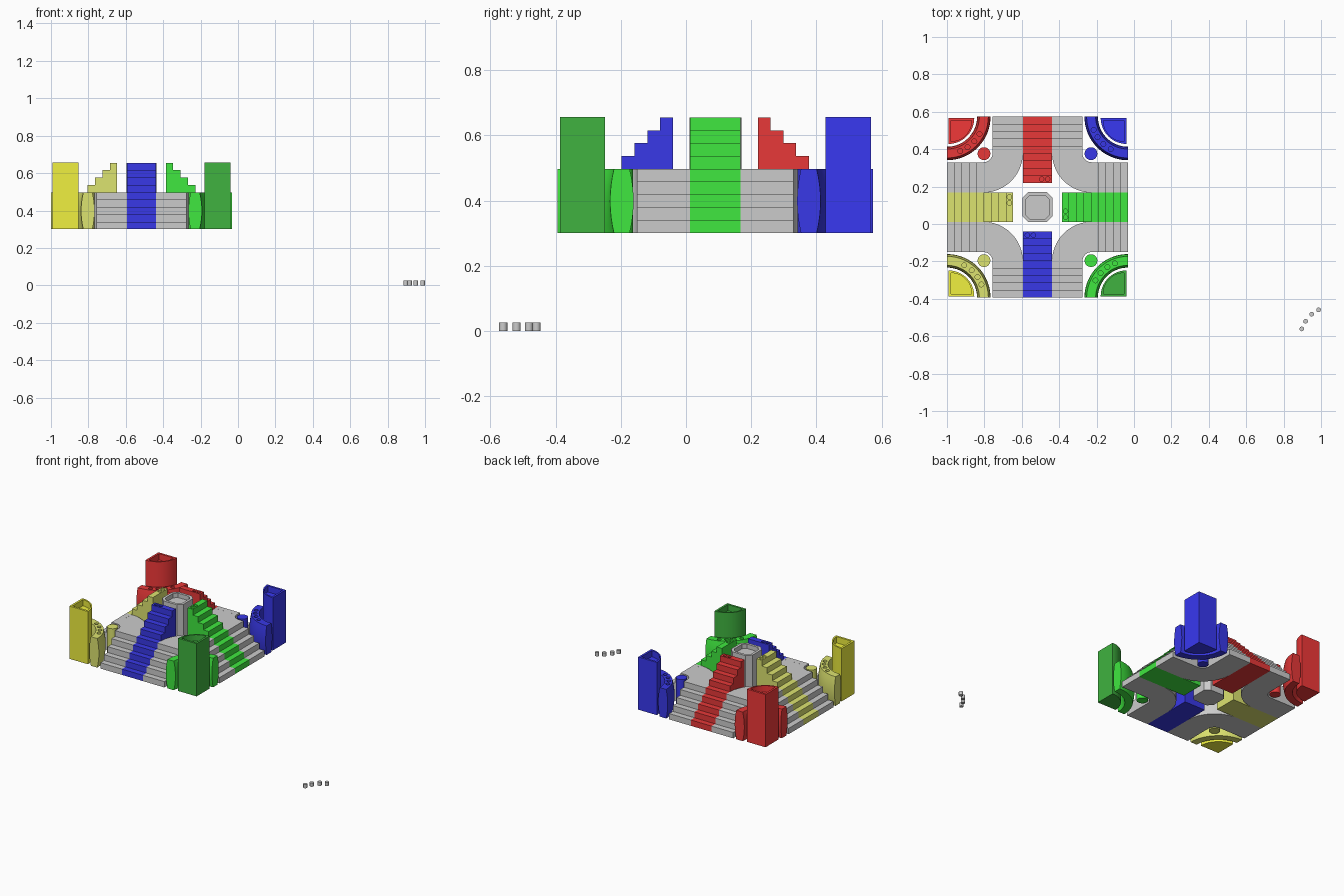
import bpy, bmesh
from math import sin, cos, pi, radians
from mathutils import Matrix

if "Cube" in bpy.data.objects:
    bpy.data.objects.remove(bpy.data.objects["Cube"])

CX, CY = -0.516, 0.09                # centre of the stepped board
Z0, MID, TOP = 0.30, 0.497, 0.655    # underside, terrace and summit heights
A = 0.484                            # half size of the board
STEP_X, STEP_Z = 0.0393, (TOP - Z0) / 9
S, F = 0.078, 0.29                   # stair half width, terrace arc centre


def material(name, rgb):
    m = bpy.data.materials.new(name)
    m.diffuse_color = (*rgb, 1)
    m.use_nodes = True
    m.node_tree.nodes["Principled BSDF"].inputs["Base Color"].default_value = m.diffuse_color
    return m


def add(name, bm, mat=None, turn=0, smooth=False):
    """Turn a bmesh into an object placed on the board, rotated by quarter turns."""
    bmesh.ops.recalc_face_normals(bm, faces=bm.faces)
    me = bpy.data.meshes.new(name)
    bm.to_mesh(me)
    bm.free()
    ob = bpy.data.objects.new(name, me)
    bpy.context.collection.objects.link(ob)
    ob.matrix_world = Matrix.Translation((CX, CY, 0)) @ Matrix.Rotation(turn * pi / 2, 4, 'Z')
    if mat:
        me.materials.append(mat)
    if smooth:
        bpy.ops.object.select_all(action='DESELECT')
        ob.select_set(True)
        bpy.context.view_layer.objects.active = ob
        bpy.ops.object.shade_smooth_by_angle(angle=radians(30))
    return ob


def extrude(points, offset, bm=None):
    """Extrude a flat outline of 3D points along an offset."""
    bm = bm or bmesh.new()
    face = bm.faces.new([bm.verts.new(p) for p in points])
    out = bmesh.ops.extrude_face_region(bm, geom=[face])
    bmesh.ops.translate(bm, vec=offset,
                        verts=[v for v in out['geom'] if isinstance(v, bmesh.types.BMVert)])
    return bm


def prism(outline, z0, z1, bm=None):
    return extrude([(x, y, z0) for x, y in outline], (0, 0, z1 - z0), bm)


def arc(cx, cy, r, a0, a1, n):
    return [(cx + r * cos(radians(a0 + (a1 - a0) * i / n)),
             cy + r * sin(radians(a0 + (a1 - a0) * i / n))) for i in range(n + 1)]


def disc(x, y, r, n=20):
    return arc(x, y, r, 0, 360, n)[:-1]


def flight(inner, steps, y0, y1):
    """Stair climbing from the board edge towards the centre."""
    pts = [(inner, y0, Z0), (A, y0, Z0)]
    for i in range(steps):
        z = Z0 + (i + 1) * STEP_Z
        pts.append((A - i * STEP_X, y0, z))
        pts.append((A - (i + 1) * STEP_X if i < steps - 1 else inner, y0, z))
    return extrude(pts, (0, y1 - y0, 0))


def ring(cx, cy, profile, n=24):
    """Quarter sweep of an (r, z) profile with capped ends."""
    bm = bmesh.new()
    rows = [[bm.verts.new((cx + r * cos(a), cy + r * sin(a), z)) for r, z in profile]
            for a in (pi / 2 + pi / 2 * i / n for i in range(n + 1))]
    k = len(profile)
    for p, q in zip(rows, rows[1:]):
        for j in range(k):
            bm.faces.new((p[j], p[(j + 1) % k], q[(j + 1) % k], q[j]))
    bm.faces.new(rows[0])
    bm.faces.new(rows[-1])
    return bm


def carve(ob, cutter_bm, turn=0):
    """Cut a shape out of an object and drop the cutter."""
    cutter = add("cutter", cutter_bm, turn=turn)
    cutter.hide_render = True
    mod = ob.modifiers.new("carve", 'BOOLEAN')
    mod.operation, mod.solver, mod.object = 'DIFFERENCE', 'EXACT', cutter
    bpy.context.view_layer.update()
    deps = bpy.context.evaluated_depsgraph_get()
    ob.data = bpy.data.meshes.new_from_object(ob.evaluated_get(deps))
    ob.modifiers.clear()
    bpy.data.objects.remove(cutter)


colours = {
    "green": ((0.05, 0.80, 0.05), (0.05, 0.45, 0.05)),
    "red": ((0.80, 0.04, 0.04), (0.88, 0.04, 0.04)),
    "yellow": ((0.72, 0.77, 0.16), (0.87, 0.87, 0.05)),
    "blue": ((0.04, 0.04, 0.80), (0.04, 0.04, 0.88)),
}
mats = {c: (material(c, a), material(c + "_tower", b)) for c, (a, b) in colours.items()}
dark_grey = material("dark_grey", (0.55, 0.55, 0.55))

# Four coloured main stairs, each with two peg holes in the summit step
for turn, c in enumerate(("green", "red", "yellow", "blue")):
    stair = add(c + "_stair", flight(A - 9 * STEP_X, 9, -S, S), mats[c][0], turn)
    holes = bmesh.new()
    for y in (-0.022, -0.054):
        prism(disc(A - 8.5 * STEP_X, y, 0.012), TOP - 0.02, TOP + 0.02, holes)
    carve(stair, holes, turn)

# Barrel-sided wall section for the corner rings
H = MID - Z0
bulge = [(0.012 * (1 - (2 * t / 8 - 1) ** 2), Z0 + H * t / 8) for t in range(9)]
wall = [(0.221 + b, z) for b, z in bulge] + [(0.173 - b, z) for b, z in reversed(bulge)]

for turn, c in enumerate(("green", "blue", "red", "yellow")):
    mat, tower_mat = mats[c]
    # Grey terrace corner with a flight on either side
    sector = arc(F, -F, F - S, 90, 180, 24) + arc(F, -F, 0.05, 180, 90, 12)
    add("terrace_corner", prism(sector, Z0, MID), None, turn, True)
    add("grey_flight", flight(F, 5, -F + 0.05, -S), None, turn)
    add("grey_flight", flight(F, 5, S, F - 0.05), None, turn - 1)

    # Round post in the terrace notch
    add(c + "_post", prism(disc(F - 0.004, -F + 0.004, 0.034, 32), Z0, MID), mat, turn, True)

    # Curved wall with four peg holes
    curved = add(c + "_curved_wall", ring(A, -A, wall), mat, turn, True)
    holes = bmesh.new()
    for a in (111, 124, 138, 152):
        x, y = A + 0.197 * cos(radians(a)), -A + 0.197 * sin(radians(a))
        prism(disc(x, y, 0.013), MID - 0.02, MID + 0.02, holes)
    carve(curved, holes, turn)

    # Quarter-round tower with a tray in its top
    t = A - 0.007
    tower = add(c + "_tower", prism([(t, -t)] + arc(t, -t, 0.139, 90, 180, 24), Z0, TOP + 0.002),
                tower_mat, turn, True)
    t -= 0.014
    carve(tower, prism([(t, -t)] + arc(t, -t, 0.111, 90, 180, 24), TOP - 0.04, TOP + 0.05), turn)


def octagon(h, c):
    return [(h, c - h), (h, h - c), (h - c, h), (c - h, h),
            (-h, h - c), (-h, c - h), (c - h, -h), (h - c, -h)]


# Chamfered centre pedestal with a shallow tray
pedestal = add("centre_pedestal", prism(octagon(0.08, 0.03), Z0, TOP), dark_grey)
carve(pedestal, prism(octagon(0.063, 0.022), TOP - 0.03, TOP + 0.05))

# Loose pegs on the ground
for x, y in ((0.897, -0.561), (0.917, -0.52), (0.95, -0.482), (0.987, -0.459)):
    add("loose_peg", prism(disc(x - CX, y - CY, 0.0125), 0, 0.025), None, 0, True)
